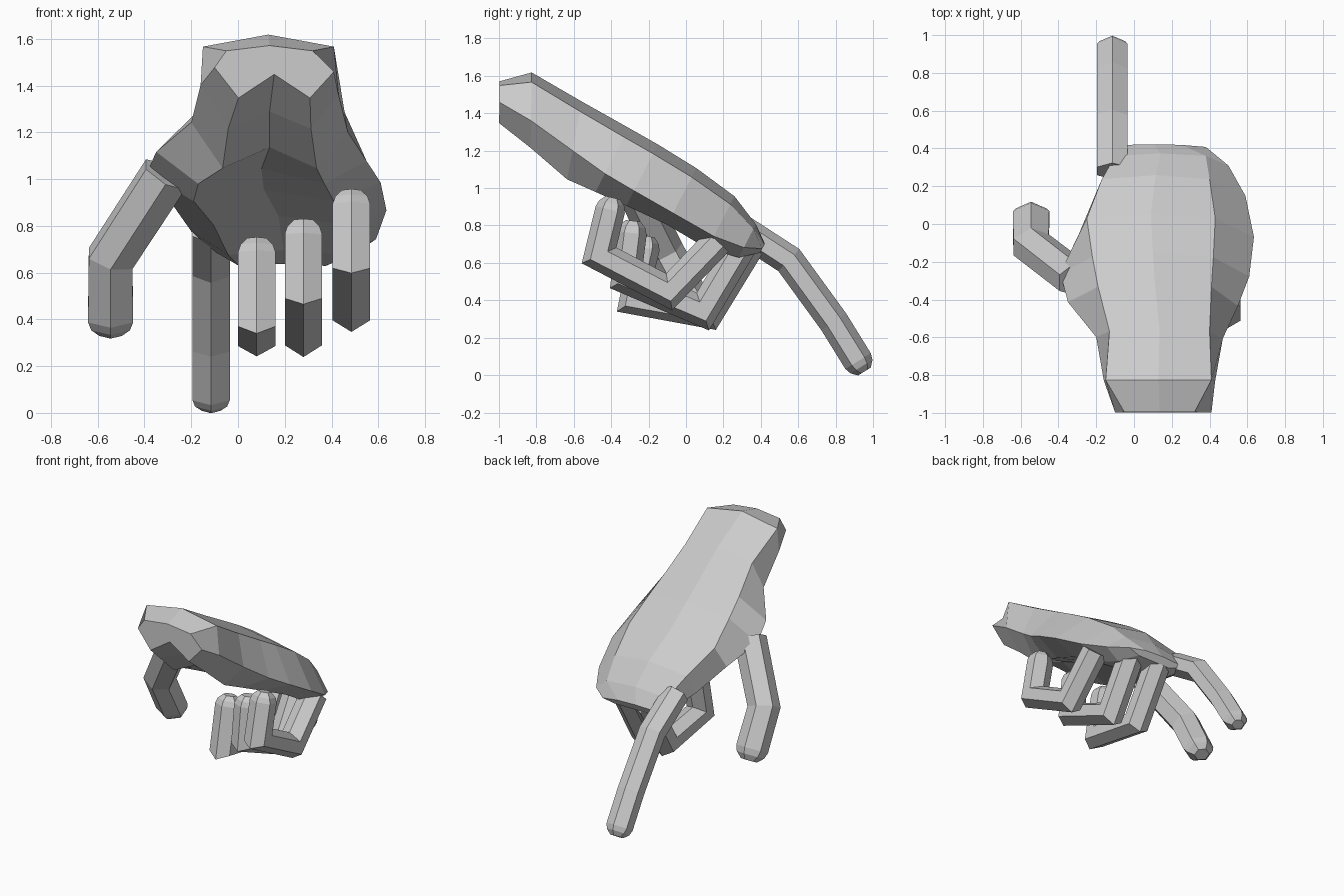
import bpy, bmesh, math
from mathutils import Vector

if "Cube" in bpy.data.objects:
    bpy.data.objects.remove(bpy.data.objects["Cube"])


def make_object(name, rings):
    """Skin equal-sized rings into a closed, flat-faced mesh."""
    n = len(rings[0])
    verts = [p for ring in rings for p in ring]
    faces = []
    for r in range(len(rings) - 1):
        for i in range(n):
            j = (i + 1) % n
            faces.append((r * n + i, r * n + j, (r + 1) * n + j, (r + 1) * n + i))
    faces.append(tuple(reversed(range(n))))
    faces.append(tuple(range(len(verts) - n, len(verts))))
    mesh = bpy.data.meshes.new(name)
    mesh.from_pydata(verts, [], faces)
    bm = bmesh.new()
    bm.from_mesh(mesh)
    bmesh.ops.recalc_face_normals(bm, faces=bm.faces)
    bm.to_mesh(mesh)
    bm.free()
    obj = bpy.data.objects.new(name, mesh)
    bpy.context.collection.objects.link(obj)
    return obj


# Palm: eight-point sections along a sloping axis, wrist to knuckles
# s, shear, x: left, top left, top right, right; n: top, side, bottom; hollow
SECTIONS = [
    (-1.12, -.5, -.10, -.05, .32, .41, .05, -.05, -.15, .4),
    (-.93, -.5, -.16, -.15, .41, .43, .17, -.06, -.19, .65),
    (-.66, -.3, -.20, -.13, .40, .47, .155, -.10, -.25, .65),
    (-.42, 0, -.35, -.19, .41, .55, .145, -.13, -.24, .7),
    (-.24, 0, -.39, -.22, .42, .61, .138, -.14, -.23, .75),
    (0, 0, -.29, -.25, .43, .635, .12, -.15, -.22, .8),
    (.25, 0, -.20, -.17, .40, .59, .08, -.16, -.235, .9),
    (.42, 0, -.12, -.10, .38, .50, 0, -.14, -.20, .95),
    (.51, 0, -.06, -.04, .25, .38, -.07, -.10, -.125, 1),
]


def palm_ring(s, k, xl, xtl, xtr, xr, nt, ns, nb, hollow):
    drop = nt - .2 * (nt - ns)
    inset = .2 * (xr - xl)
    section = [(xtl, drop), ((xtl + xtr) / 2, nt), (xtr, drop), (xr, ns),
               (xr - inset, nb), ((xl + xr) / 2, nb * hollow), (xl + inset, nb),
               (xl, ns + .16 * (nt - ns))]
    ring = []
    for x, n in section:
        a = s + k * n
        ring.append(Vector((x, .89 * a + .46 * n, 1 - .46 * a + .89 * n)))
    return ring


make_object("palm", [palm_ring(*row) for row in SECTIONS])


# Digits: six-sided mitred tubes with a rounded tip
def make_digit(name, path, radius):
    pts = [Vector(p) for p in path]
    rings = []

    def add_ring(centre, tangent, scale, stretch=1):
        side = Vector((1, 0, 0))
        side = (side - tangent * side.dot(tangent)).normalized()
        normal = tangent.cross(side)
        ring = []
        for i in range(6):
            a = math.radians(90 + 60 * i)
            ring.append(centre + side * (math.cos(a) * radius * scale * 1.06)
                        + normal * (math.sin(a) * radius * scale * .92 * stretch))
        rings.append(ring)

    for i, p in enumerate(pts):
        before = (p - pts[i - 1]).normalized() if i else None
        after = (pts[i + 1] - p).normalized() if i < len(pts) - 1 else None
        before, after = before or after, after or before
        tangent = (before + after).normalized()
        add_ring(p, tangent, 1, min(1.35, 1 / max(.3, tangent.dot(before))))
    add_ring(pts[-1] + before * radius * .4, before, .86)
    add_ring(pts[-1] + before * radius * .75, before, .5)
    return make_object(name, rings)


def planar(x, yz):
    return [(x, y, z) for y, z in yz]


make_digit("index_finger", planar(-.115, [(.28, .79), (.55, .615), (.79, .285), (.92, .075)]), .087)
make_digit("middle_finger", planar(.08, [(.34, .69), (.12, .33), (-.28, .40), (-.22, .68)]), .087)
make_digit("ring_finger", planar(.28, [(.31, .71), (.09, .34), (-.32, .515), (-.29, .76)]), .087)
make_digit("little_finger", planar(.485, [(.17, .715), (-.09, .445), (-.465, .64), (-.405, .885)]), .087)
make_digit("thumb", [(-.31, -.29, 1.02), (-.545, -.11, .66), (-.545, .025, .41)], .105)
